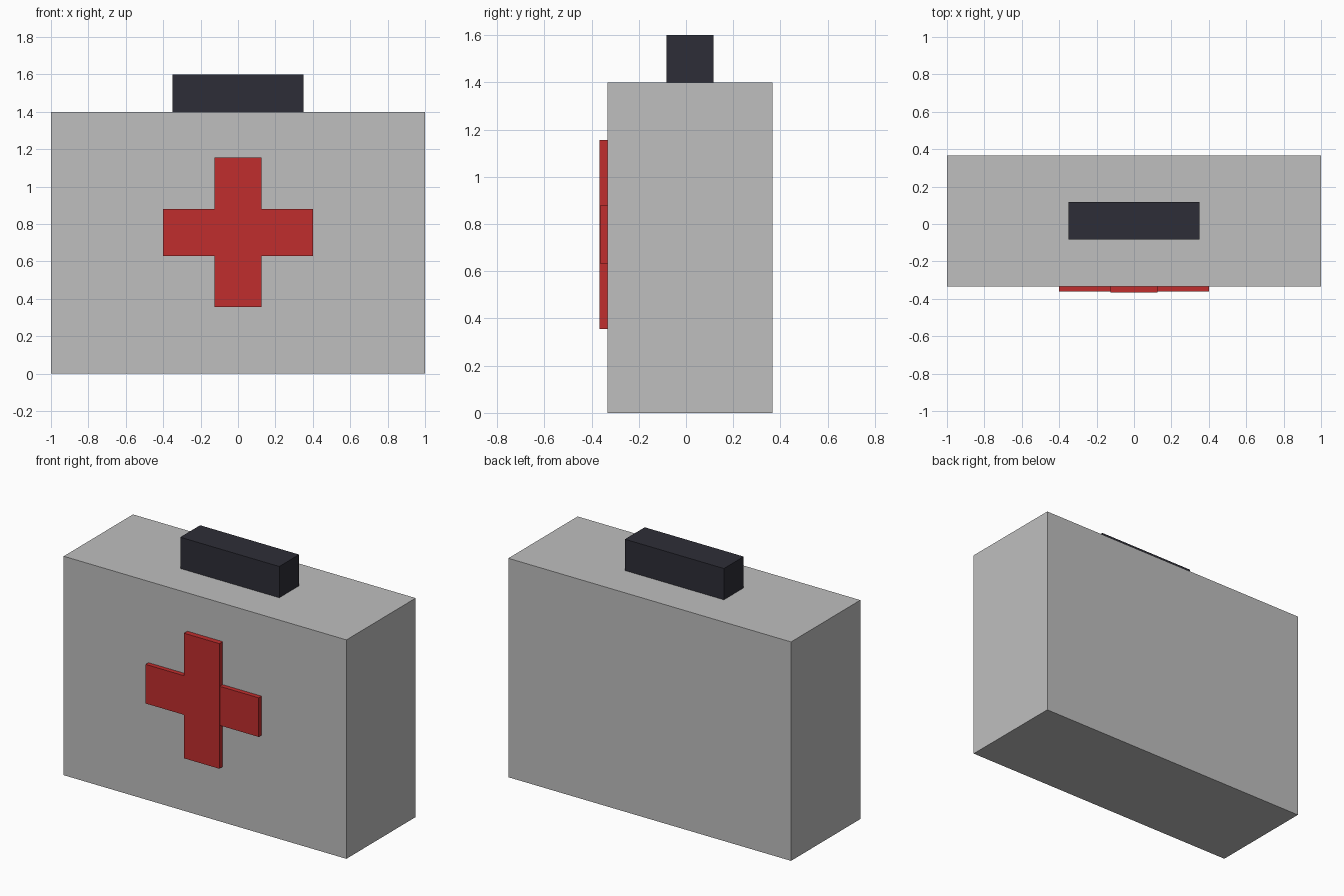
import bpy

default_cube = bpy.data.objects.get("Cube")
if default_cube:
    bpy.data.objects.remove(default_cube, do_unlink=True)


def make_material(name, rgb):
    mat = bpy.data.materials.new(name)
    mat.use_nodes = True
    color = (*rgb, 1.0)
    mat.diffuse_color = color
    mat.node_tree.nodes["Principled BSDF"].inputs["Base Color"].default_value = color
    return mat


def add_box(name, size, center, mat):
    bpy.ops.mesh.primitive_cube_add(size=1, location=center)
    box = bpy.context.object
    box.name = box.data.name = name
    box.scale = size
    bpy.ops.object.transform_apply(location=False, rotation=False, scale=True)
    box.data.materials.append(mat)
    return box


grey = make_material("light grey", (0.52, 0.52, 0.52))
red = make_material("red", (0.53, 0.027, 0.027))
dark = make_material("dark slate", (0.027, 0.027, 0.038))

# Case and the grip on its lid
case_y = 0.017
add_box("case", (2.0, 0.7, 1.4), (0, case_y, 0.7), grey)
add_box("handle", (0.7, 0.2, 0.2), (0, case_y, 1.5), dark)

# Raised cross on the front; the upright stands slightly prouder than the bar
front = case_y - 0.35
for name, width, height, depth in (
    ("cross_upright", 0.25, 0.8, 0.034),
    ("cross_bar", 0.8, 0.25, 0.029),
):
    sunk = 0.01
    add_box(name, (width, depth + sunk, height),
            (0, front - (depth - sunk) / 2, 0.755), red)
